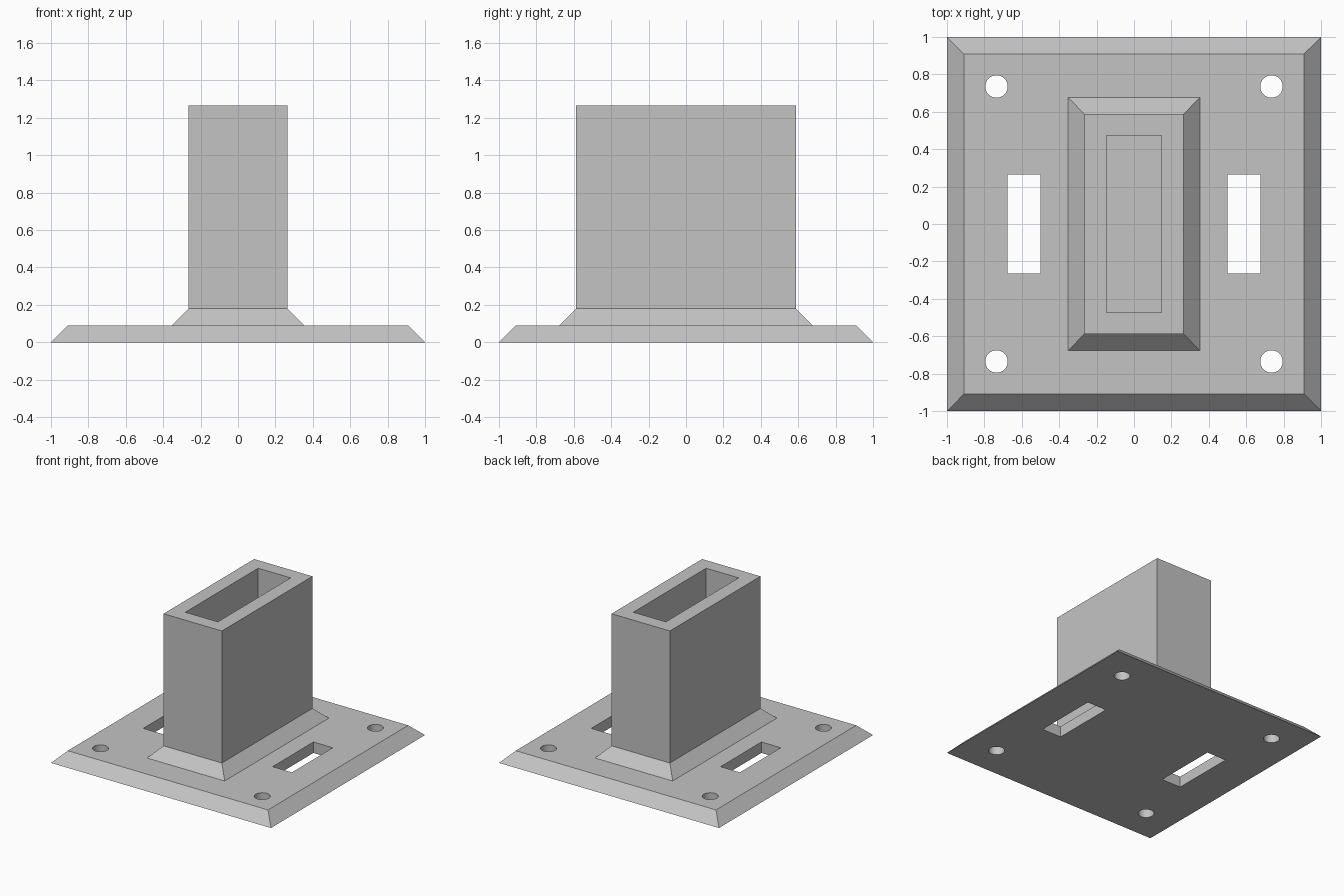
import bpy
import bmesh
from mathutils import Matrix

cube = bpy.data.objects.get("Cube")
if cube:
    bpy.data.objects.remove(cube, do_unlink=True)

PLATE = 0.09
TOP = 1.265

grey = bpy.data.materials.new("plain grey")
grey.use_nodes = True
colour = (0.55, 0.55, 0.55, 1)
grey.diffuse_color = colour
grey.node_tree.nodes["Principled BSDF"].inputs["Base Color"].default_value = colour


def make_object(name, bm):
    bmesh.ops.recalc_face_normals(bm, faces=bm.faces)
    mesh = bpy.data.meshes.new(name)
    bm.to_mesh(mesh)
    bm.free()
    mesh.materials.append(grey)
    obj = bpy.data.objects.new(name, mesh)
    bpy.context.collection.objects.link(obj)
    return obj


def rectangular_loft(name, sections):
    """Join rectangles given as (half width, half depth, height)."""
    bm = bmesh.new()
    rings = [[bm.verts.new((sx * w, sy * d, z))
              for sx, sy in ((-1, -1), (1, -1), (1, 1), (-1, 1))]
             for w, d, z in sections]
    for low, high in zip(rings, rings[1:]):
        for i in range(4):
            j = (i + 1) % 4
            bm.faces.new((low[i], low[j], high[j], high[i]))
    bm.faces.new(rings[0][::-1])
    bm.faces.new(rings[-1])
    return make_object(name, bm)


# Bevelled plate, flared collar and hollow socket in one outline
base = rectangular_loft("socket_base", [
    (1, 1, 0),
    (0.91, 0.91, PLATE),
    (0.353, 0.677, PLATE),
    (0.265, 0.588, PLATE * 2),
    (0.265, 0.588, TOP),
    (0.148, 0.473, TOP),
    (0.148, 0.473, PLATE),
])

# Cutters for the strap slots and corner screw holes
bm = bmesh.new()
for sx in (-1, 1):
    bmesh.ops.create_cube(bm, size=1, matrix=Matrix.Translation((sx * 0.588, 0, 0))
                          @ Matrix.Diagonal((0.176, 0.53, 0.5, 1)))
    for sy in (-1, 1):
        bmesh.ops.create_cone(bm, cap_ends=True, segments=32, radius1=0.06,
                              radius2=0.06, depth=0.5,
                              matrix=Matrix.Translation((sx * 0.735, sy * 0.735, 0)))
cutter = make_object("hole_cutter", bm)
cutter.hide_render = True

# Cut the holes, then discard the cutter
cut = base.modifiers.new("Holes", "BOOLEAN")
cut.operation = "DIFFERENCE"
cut.solver = "EXACT"
cut.object = cutter
bpy.context.view_layer.objects.active = base
base.select_set(True)
bpy.ops.object.modifier_apply(modifier=cut.name)
bpy.data.objects.remove(cutter, do_unlink=True)

# Round hole walls smooth, all other edges crisp
bpy.ops.object.shade_smooth_by_angle(angle=0.5)
